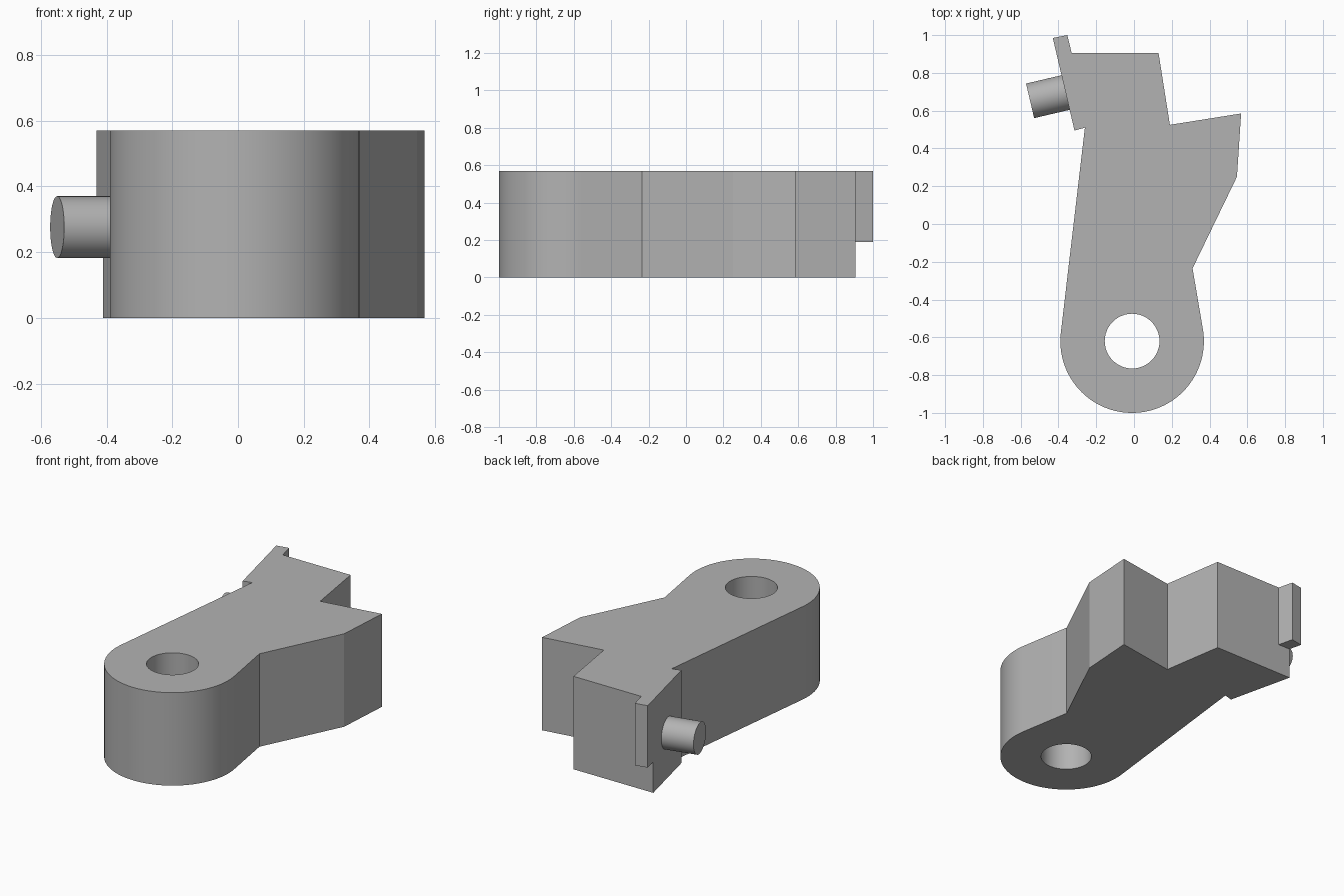
import bpy, bmesh
from math import cos, sin, radians, pi
from mathutils import Vector

cube = bpy.data.objects.get("Cube")
if cube:
    bpy.data.objects.remove(cube, do_unlink=True)

HEIGHT = 0.57
PIVOT = (-0.01, -0.62)

grey = bpy.data.materials.new("plain_grey")
grey.use_nodes = True
colour = (0.45, 0.45, 0.45, 1)
grey.diffuse_color = colour
grey.node_tree.nodes["Principled BSDF"].inputs["Base Color"].default_value = colour


def arc(centre, radius, start, end, steps):
    """Points along a circle, angles in degrees."""
    angles = [radians(start + (end - start) * i / steps) for i in range(steps + 1)]
    return [(centre[0] + radius * cos(a), centre[1] + radius * sin(a)) for a in angles]


def extrude_profile(name, loops, bottom, top):
    """Fill closed loops (inner loops become holes) and extrude upwards."""
    bm = bmesh.new()
    edges = []
    for loop in loops:
        verts = [bm.verts.new((x, y, bottom)) for x, y in loop]
        edges += [bm.edges.new((v, verts[i - 1])) for i, v in enumerate(verts)]
    bmesh.ops.triangle_fill(bm, edges=edges, use_beauty=True)
    result = bmesh.ops.extrude_face_region(bm, geom=bm.faces[:], use_keep_orig=True)
    moved = [g for g in result["geom"] if isinstance(g, bmesh.types.BMVert)]
    bmesh.ops.translate(bm, verts=moved, vec=(0, 0, top - bottom))
    bmesh.ops.recalc_face_normals(bm, faces=bm.faces[:])
    mesh = bpy.data.meshes.new(name)
    bm.to_mesh(mesh)
    bm.free()
    mesh.materials.append(grey)
    obj = bpy.data.objects.new(name, mesh)
    bpy.context.collection.objects.link(obj)
    return obj


def select_only(obj):
    bpy.ops.object.select_all(action="DESELECT")
    obj.select_set(True)
    bpy.context.view_layer.objects.active = obj


# Lever body: rounded pivot end, side spur, slanted plate with a tab at the back
outline = [(-0.26, 0.51), (-0.315, 0.495), (-0.43, 0.985), (-0.353, 1.0),
           (-0.33, 0.905), (0.13, 0.905), (0.19, 0.525), (0.567, 0.585),
           (0.545, 0.25), (0.31, -0.235)]
outline += arc(PIVOT, 0.38, 9.5, -186.5, 64)
hole = arc(PIVOT, 0.145, 0, 360, 48)[:-1]
body = extrude_profile("lever_body", [outline, hole], 0, HEIGHT)

# Notch under the tab
notch = extrude_profile("notch_cutter",
                        [[(-0.6, 0.905), (0, 0.905), (0, 1.2), (-0.6, 1.2)]], -0.2, 0.19)
notch.hide_render = True
cut = body.modifiers.new("tab_notch", "BOOLEAN")
cut.operation = "DIFFERENCE"
cut.solver = "EXACT"
cut.object = notch
select_only(body)
bpy.ops.object.modifier_apply(modifier=cut.name)
bpy.data.objects.remove(notch, do_unlink=True)

# Round pin standing square on the slanted plate
tip = Vector((-0.55, 0.652, 0.276))
axis = Vector((0.974, 0.228, 0)).normalized()
length = 0.23
bpy.ops.mesh.primitive_cylinder_add(vertices=48, radius=0.094, depth=length,
                                    location=tip + axis * length / 2,
                                    rotation=axis.to_track_quat("Z", "Y").to_euler())
pin = bpy.context.object
pin.name = "side_pin"
pin.data.materials.append(grey)

# Smooth the round walls, keep the corners sharp
for obj in (body, pin):
    select_only(obj)
    bpy.ops.object.shade_smooth_by_angle(angle=pi / 9)
